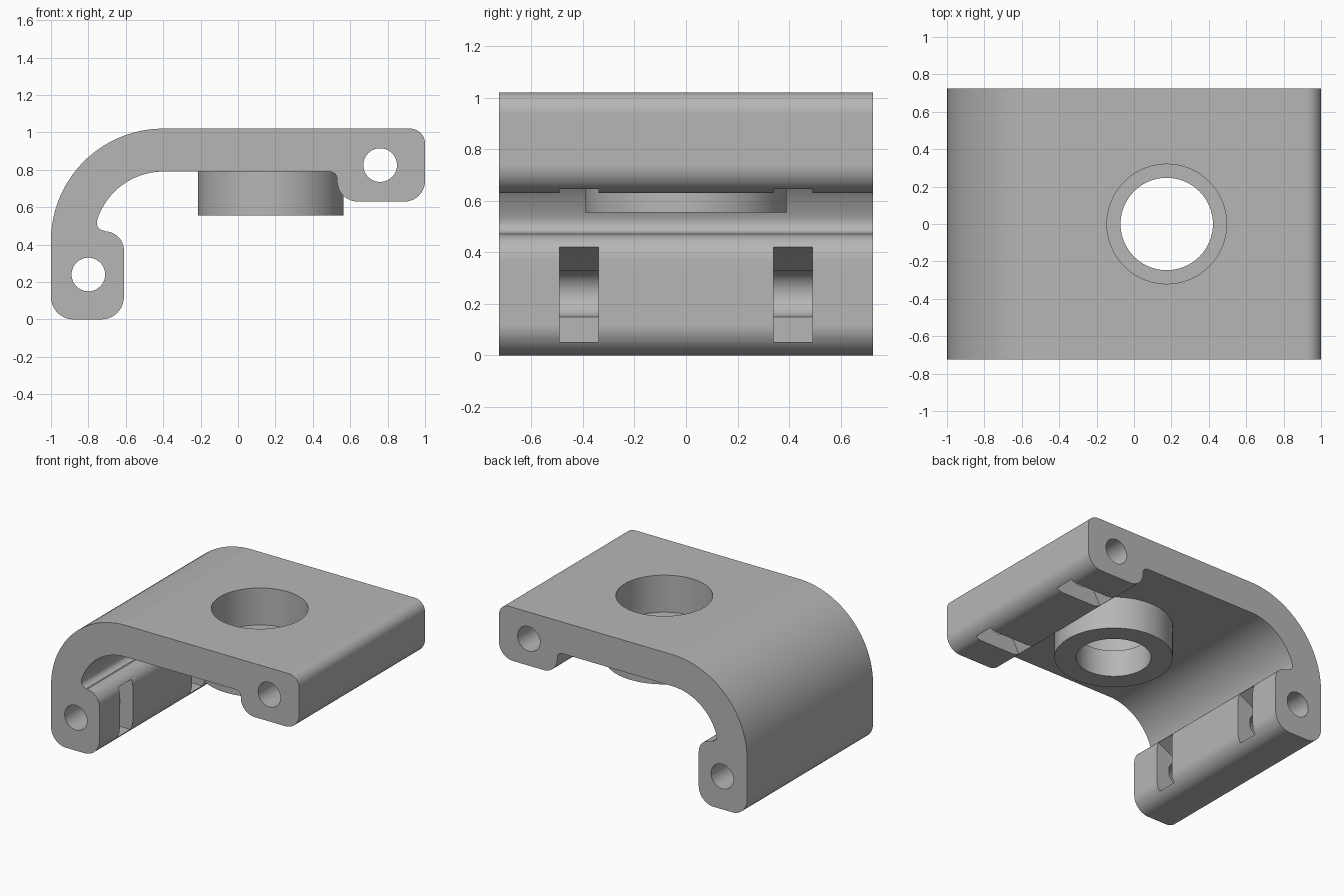
import bpy, bmesh, math

cube = bpy.data.objects.get("Cube")
if cube:
    bpy.data.objects.remove(cube, do_unlink=True)

HALF_WIDTH = 0.725
LEG_PIN, LUG_PIN, PIN_R = (-0.80, 0.24), (0.76, 0.825), 0.09
BOSS_X = 0.175

grey = bpy.data.materials.new("plain_grey")
grey.use_nodes = True
color = (0.47, 0.47, 0.47, 1)
grey.diffuse_color = color
grey.node_tree.nodes["Principled BSDF"].inputs["Base Color"].default_value = color


def arc(cx, cz, r, start, end, steps=10):
    """Points on an arc in the xz plane, angles in degrees."""
    angles = [math.radians(start + (end - start) * i / steps) for i in range(steps + 1)]
    return [(cx + r * math.cos(a), cz + r * math.sin(a)) for a in angles]


def make_object(name, bm):
    bmesh.ops.recalc_face_normals(bm, faces=bm.faces[:])
    mesh = bpy.data.meshes.new(name)
    bm.to_mesh(mesh)
    bm.free()
    mesh.materials.append(grey)
    ob = bpy.data.objects.new(name, mesh)
    bpy.context.collection.objects.link(ob)
    return ob


def extrude_profile(name, points, y0, y1):
    bm = bmesh.new()
    face = bm.faces.new([bm.verts.new((x, y0, z)) for x, z in points])
    result = bmesh.ops.extrude_face_region(bm, geom=[face])
    verts = [v for v in result["geom"] if isinstance(v, bmesh.types.BMVert)]
    bmesh.ops.translate(bm, verts=verts, vec=(0, y1 - y0, 0))
    return make_object(name, bm)


def upright_cylinder(name, r, z0, z1):
    bm = bmesh.new()
    bmesh.ops.create_cone(bm, cap_ends=True, segments=72, radius1=r, radius2=r, depth=z1 - z0)
    bmesh.ops.translate(bm, verts=bm.verts[:], vec=(BOSS_X, 0, (z0 + z1) / 2))
    return make_object(name, bm)


def combine(target, tool, operation):
    mod = target.modifiers.new(operation.lower(), "BOOLEAN")
    mod.operation, mod.solver, mod.object = operation, "EXACT", tool
    bpy.ops.object.select_all(action="DESELECT")
    bpy.context.view_layer.objects.active = target
    target.select_set(True)
    bpy.ops.object.modifier_apply(modifier=mod.name)
    bpy.data.objects.remove(tool, do_unlink=True)


# Bent plate with a thick rolled lug at each end
profile = (
    arc(-0.40, 0.42, 0.60, 180, 90, 28)          # outer bend
    + arc(0.92, 0.94, 0.08, 90, 0)               # lug outer corners
    + arc(0.89, 0.74, 0.11, 0, -90)
    + arc(0.64, 0.74, 0.11, 270, 180)            # lug inner corner
    + arc(0.49, 0.75, 0.04, 0, 90, 6)
    + arc(-0.40, 0.42, 0.37, 90, 163, 24)        # inner bend
    + arc(-0.715, 0.515, 0.04, 185, 270, 6)      # notch above the leg pad
    + arc(-0.71, 0.37, 0.10, 90, 0)              # leg pad corners
    + arc(-0.73, 0.12, 0.12, 0, -90)
    + arc(-0.88, 0.12, 0.12, 270, 180)
)
bracket = extrude_profile("bracket", profile, -HALF_WIDTH, HALF_WIDTH)

# Round boss under the plate, with a stepped bore
combine(bracket, upright_cylinder("boss", 0.39, 0.555, 0.90), "UNION")
combine(bracket, upright_cylinder("bore", 0.247, 0.40, 1.20), "DIFFERENCE")
combine(bracket, upright_cylinder("counterbore", 0.32, 0.75, 1.20), "DIFFERENCE")

# Pin holes along both lugs
for x, z in (LEG_PIN, LUG_PIN):
    circle = arc(x, z, PIN_R, 0, 360, 40)[:-1]
    combine(bracket, extrude_profile("pin_hole", circle, -1, 1), "DIFFERENCE")

# Slots opening each lug to its pin hole, sloped on the side toward the bend
# (along the lug, outward from the pin)
slot = [(-0.187, 0), (-0.187, 0.26), (0.187, 0.26), (0.187, 0.19), (0.087, 0)]
leg_slot = [(LEG_PIN[0] + out, LEG_PIN[1] + along) for along, out in slot]
lug_slot = [(LUG_PIN[0] - along, LUG_PIN[1] - out) for along, out in slot]
for points in (leg_slot, lug_slot):
    for side in (-1, 1):
        y = side * 0.415
        combine(bracket, extrude_profile("slot", points, y - 0.075, y + 0.075), "DIFFERENCE")

# Smooth bends, crisp edges
bpy.ops.object.select_all(action="DESELECT")
bracket.select_set(True)
bpy.context.view_layer.objects.active = bracket
bpy.ops.object.shade_smooth_by_angle(angle=math.radians(30))
weighted = bracket.modifiers.new("even_normals", "WEIGHTED_NORMAL")
weighted.keep_sharp = True
